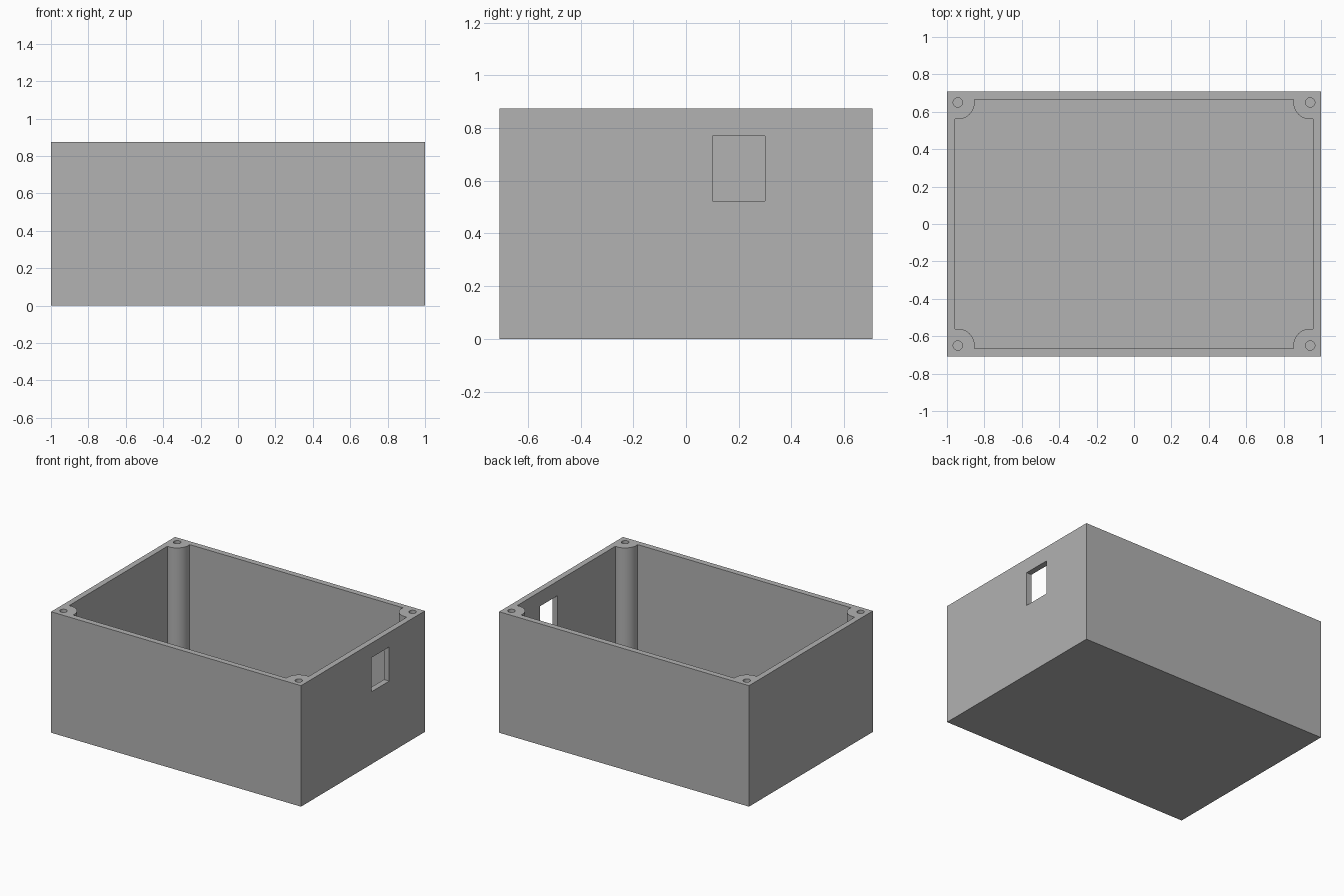
import bpy, bmesh, math

if "Cube" in bpy.data.objects:
    bpy.data.objects.remove(bpy.data.objects["Cube"], do_unlink=True)

HALF_X, HALF_Y, HEIGHT = 1.0, 0.708, 0.875
WALL = 0.042                  # wall and floor thickness
INNER_X, INNER_Y = HALF_X - WALL, HALF_Y - WALL
POST_X, POST_Y, POST_R = 0.942, 0.65, 0.09
HOLE_R, HOLE_DEPTH = 0.025, 0.4

grey = bpy.data.materials.new("plain grey")
grey.use_nodes = True
colour = (0.445, 0.445, 0.445, 1)
grey.diffuse_color = colour
grey.node_tree.nodes["Principled BSDF"].inputs["Base Color"].default_value = colour


def prism(name, outline, z0, z1):
    """Extrude a closed outline upward from z0 to z1."""
    bm = bmesh.new()
    face = bm.faces.new([bm.verts.new((x, y, z0)) for x, y in outline])
    top = bmesh.ops.extrude_face_region(bm, geom=[face])["geom"]
    verts = [v for v in top if isinstance(v, bmesh.types.BMVert)]
    bmesh.ops.translate(bm, verts=verts, vec=(0, 0, z1 - z0))
    bmesh.ops.recalc_face_normals(bm, faces=bm.faces)
    mesh = bpy.data.meshes.new(name)
    bm.to_mesh(mesh)
    bm.free()
    mesh.materials.append(grey)
    obj = bpy.data.objects.new(name, mesh)
    bpy.context.collection.objects.link(obj)
    return obj


def rectangle(x0, x1, y0, y1):
    return [(x0, y0), (x1, y0), (x1, y1), (x0, y1)]


def arc(cx, cy, r, a0, a1, steps):
    angles = [a0 + (a1 - a0) * i / steps for i in range(steps + 1)]
    return [(cx + r * math.cos(a), cy + r * math.sin(a)) for a in angles]


def cut(target, cutter):
    cutter.hide_render = True
    mod = target.modifiers.new("cut", "BOOLEAN")
    mod.operation, mod.solver, mod.object = "DIFFERENCE", "EXACT", cutter
    bpy.context.view_layer.objects.active = target
    bpy.ops.object.modifier_apply(modifier=mod.name)
    bpy.data.objects.remove(cutter, do_unlink=True)


# Outer block
box = prism("enclosure_box", rectangle(-HALF_X, HALF_X, -HALF_Y, HALF_Y), 0, HEIGHT)

# Cavity outline curves around a round screw post in each corner
start = 2 * math.pi - math.acos((INNER_X - POST_X) / POST_R)
end = math.pi - math.asin((INNER_Y - POST_Y) / POST_R)
corner = arc(POST_X, POST_Y, POST_R, start, end, 20)
outline = []
for sx, sy in ((1, 1), (-1, 1), (-1, -1), (1, -1)):
    points = [(sx * x, sy * y) for x, y in corner]
    outline += points if sx * sy > 0 else points[::-1]
cut(box, prism("cavity_cutter", outline, WALL, HEIGHT + 0.1))

# Screw holes in the posts
for sx in (-1, 1):
    for sy in (-1, 1):
        circle = arc(sx * POST_X, sy * POST_Y, HOLE_R, 0, 2 * math.pi, 24)[:-1]
        cut(box, prism("hole_cutter", circle, HEIGHT - HOLE_DEPTH, HEIGHT + 0.1))

# Window through the left side wall
cut(box, prism("window_cutter", rectangle(0.9, 1.1, 0.1, 0.3), 0.523, 0.77))

# Smooth the round posts and holes, keep the edges sharp
bpy.ops.object.select_all(action="DESELECT")
box.select_set(True)
bpy.context.view_layer.objects.active = box
bpy.ops.object.shade_smooth_by_angle(angle=math.radians(30))
